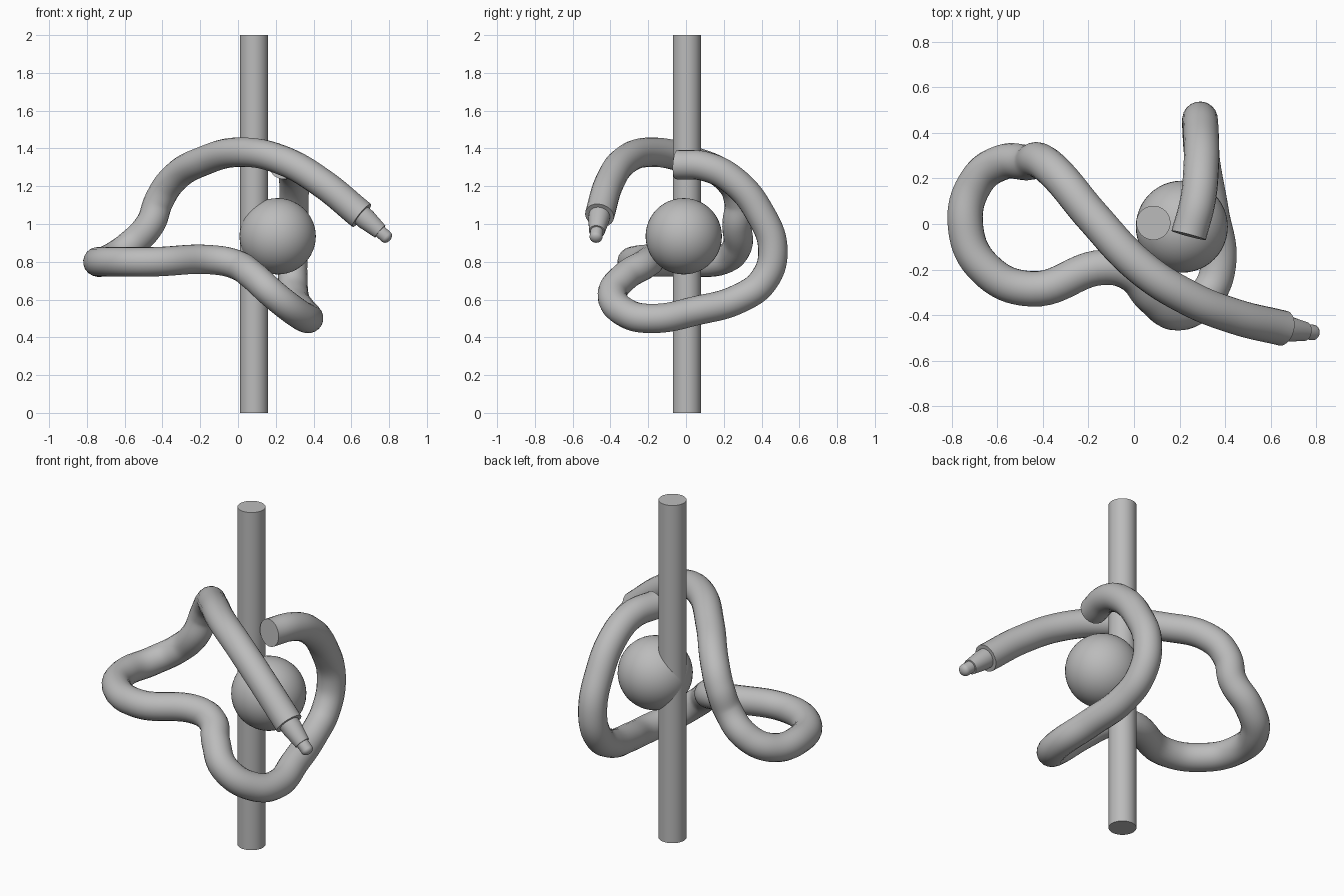
import bpy
import bmesh
import math
from mathutils import Vector

default_cube = bpy.data.objects.get("Cube")
if default_cube:
    bpy.data.objects.remove(default_cube, do_unlink=True)

# One plain grey for every part
GREY = (0.5, 0.5, 0.5, 1.0)
grey = bpy.data.materials.new("plain grey")
grey.use_nodes = True
grey.diffuse_color = GREY
grey.node_tree.nodes["Principled BSDF"].inputs["Base Color"].default_value = GREY


def select_only(obj):
    bpy.ops.object.select_all(action="DESELECT")
    obj.select_set(True)
    bpy.context.view_layer.objects.active = obj


def finish(obj, name):
    """Name the part, give it the material and smooth it with sharp rims."""
    obj.name = name
    obj.data.name = name
    obj.data.materials.clear()
    obj.data.materials.append(grey)
    select_only(obj)
    bpy.ops.object.shade_smooth_by_angle(angle=math.radians(35))
    return obj


def tube(name, points, radius):
    """Round hose swept along a smooth path through the points, capped."""
    curve = bpy.data.curves.new(name, "CURVE")
    curve.dimensions = "3D"
    curve.bevel_depth = radius
    curve.bevel_resolution = 8
    curve.resolution_u = 10
    curve.use_fill_caps = True
    spline = curve.splines.new("BEZIER")
    spline.bezier_points.add(len(points) - 1)
    for knot, co in zip(spline.bezier_points, points):
        knot.co = co
        knot.handle_left_type = knot.handle_right_type = "AUTO"
    obj = bpy.data.objects.new(name, curve)
    bpy.context.collection.objects.link(obj)
    select_only(obj)
    bpy.ops.object.convert(target="MESH")
    return finish(bpy.context.view_layer.objects.active, name)


def lathe(name, profile, start, direction, sides=32):
    """Turn a (radius, distance) profile about an axis and close both ends."""
    bm = bmesh.new()
    rings = []
    for radius, along in profile:
        ring = []
        for i in range(sides):
            a = math.tau * i / sides
            ring.append(bm.verts.new((radius * math.cos(a), radius * math.sin(a), along)))
        rings.append(ring)
    for low, high in zip(rings, rings[1:]):
        for i in range(sides):
            j = (i + 1) % sides
            bm.faces.new((low[i], low[j], high[j], high[i]))
    bm.faces.new(rings[0][::-1])
    bm.faces.new(rings[-1])
    mesh = bpy.data.meshes.new(name)
    bm.to_mesh(mesh)
    bm.free()
    obj = bpy.data.objects.new(name, mesh)
    bpy.context.collection.objects.link(obj)
    obj.location = start
    obj.rotation_mode = "QUATERNION"
    obj.rotation_quaternion = direction.to_track_quat("Z", "Y")
    return finish(obj, name)


# Upright pole
lathe("pole", [(0.075, 0), (0.075, 2)], Vector((0.085, 0.005, 0)), Vector((0, 0, 1)), 48)

# Ball resting against the pole
bpy.ops.mesh.primitive_uv_sphere_add(
    segments=48, ring_count=24, radius=0.202, location=(0.21, -0.012, 0.935))
finish(bpy.context.object, "ball")

# Winding hose, from its open end behind the ball to the nozzle
hose_path = [
    (0.24, -0.05, 1.315), (0.28, 0.1, 1.305), (0.295, 0.25, 1.23),
    (0.295, 0.39, 1.06), (0.29, 0.46, 0.86), (0.29, 0.41, 0.7),
    (0.3, 0.28, 0.605), (0.34, 0.05, 0.54), (0.372, -0.17, 0.5),
    (0.32, -0.31, 0.525), (0.19, -0.39, 0.625), (0.08, -0.32, 0.725),
    (-0.01, -0.22, 0.785), (-0.13, -0.19, 0.81), (-0.45, -0.285, 0.8),
    (-0.65, -0.2, 0.8), (-0.74, -0.01, 0.8), (-0.69, 0.19, 0.81),
    (-0.58, 0.27, 0.88), (-0.465, 0.27, 1), (-0.42, 0.28, 1.12),
    (-0.35, 0.23, 1.23), (-0.18, 0.03, 1.335), (0.03, -0.19, 1.38),
    (0.24, -0.325, 1.335), (0.44, -0.405, 1.22), (0.655, -0.458, 1.045),
]
tube("hose", hose_path, 0.078)

# Stepped nozzle with a rounded tip
end = Vector(hose_path[-1])
aim = Vector((0.81, -0.48, 0.91)) - end
nozzle = [(0.056, -0.02), (0.056, 0.03), (0.042, 0.13), (0.034, 0.13), (0.034, 0.175)]
nozzle += [(0.034 * math.cos(t), 0.175 + 0.025 * math.sin(t))
           for t in (math.radians(20 * k) for k in range(1, 5))]
lathe("nozzle", nozzle, end, aim)
